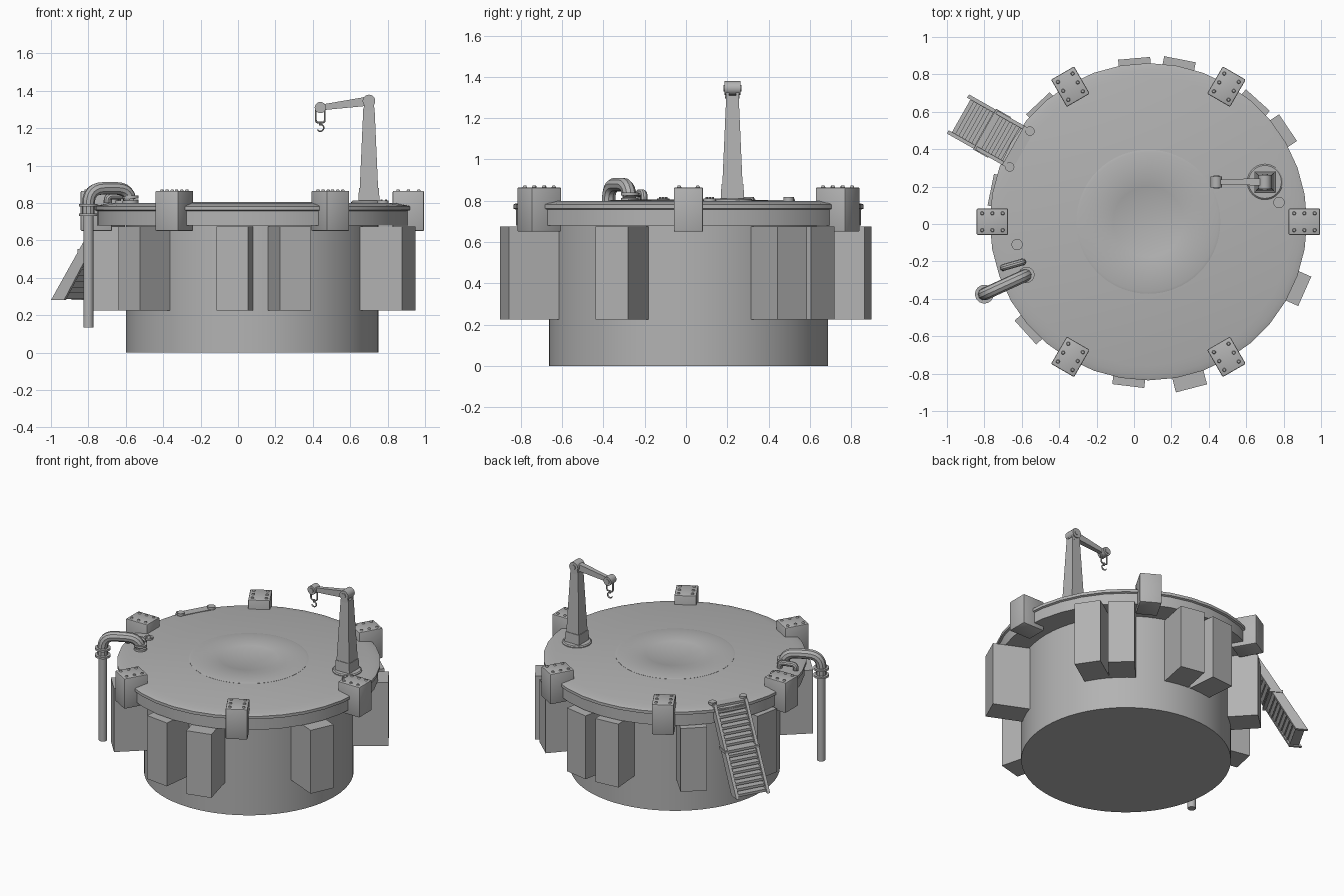
import bpy, bmesh
from math import pi, sin, cos, radians
from mathutils import Matrix, Vector

cube = bpy.data.objects.get("Cube")
if cube:
    bpy.data.objects.remove(cube, do_unlink=True)

grey = bpy.data.materials.new("plain grey")
grey.use_nodes = True
grey.diffuse_color = (0.45, 0.45, 0.45, 1)
grey.node_tree.nodes["Principled BSDF"].inputs["Base Color"].default_value = grey.diffuse_color

CENTRE = Vector((0.077, 0.012, 0))
LID = 0.80


def finish(obj, smooth=True):
    obj.data.materials.append(grey)
    bpy.ops.object.select_all(action='DESELECT')
    obj.select_set(True)
    bpy.context.view_layer.objects.active = obj
    if obj.type == 'CURVE':
        bpy.ops.object.convert(target='MESH')
    if smooth:
        bpy.ops.object.shade_smooth_by_angle(angle=radians(30))
    return bpy.context.object


def build(name, bm, smooth=True):
    bmesh.ops.recalc_face_normals(bm, faces=bm.faces)
    mesh = bpy.data.meshes.new(name)
    bm.to_mesh(mesh)
    bm.free()
    obj = bpy.data.objects.new(name, mesh)
    bpy.context.collection.objects.link(obj)
    return finish(obj, smooth)


def lathe(name, profile, loc, segs=64):
    """Spin (radius, height) points about a vertical axis, closing both ends."""
    bm = bmesh.new()
    rings = [[bm.verts.new(Vector(loc) + Vector((r * cos(2 * pi * i / segs), r * sin(2 * pi * i / segs), z)))
              for i in range(segs)] for r, z in profile]
    for a, b in zip(rings, rings[1:]):
        for i in range(segs):
            j = (i + 1) % segs
            bm.faces.new((a[i], a[j], b[j], b[i]))
    bm.faces.new(rings[0])
    bm.faces.new(rings[-1])
    return build(name, bm)


def add_box(bm, size, matrix):
    bmesh.ops.create_cube(bm, size=1, matrix=matrix @ Matrix.Diagonal((*size, 1)))


def add_rod(bm, a, b, r1, r2=None, segs=16):
    a, b = Vector(a), Vector(b)
    turn = (b - a).to_track_quat('Z', 'Y').to_matrix().to_4x4()
    bmesh.ops.create_cone(bm, cap_ends=True, segments=segs, radius1=r1, radius2=r1 if r2 is None else r2,
                          depth=(b - a).length, matrix=Matrix.Translation((a + b) / 2) @ turn)


def tube(name, points, radius, bend=0.0):
    """Round tube along a path whose corners are rounded by the bend length."""
    pts = [Vector(p) for p in points]
    path = [pts[0]]
    for p, q, r in zip(pts, pts[1:], pts[2:]):
        a, b = q + (p - q).normalized() * bend, q + (r - q).normalized() * bend
        path += [a.lerp(q, t / 6).lerp(q.lerp(b, t / 6), t / 6) for t in range(7)] if bend else [q]
    path.append(pts[-1])
    curve = bpy.data.curves.new(name, 'CURVE')
    curve.dimensions = '3D'
    curve.bevel_depth, curve.bevel_resolution, curve.use_fill_caps = radius, 3, True
    spline = curve.splines.new('POLY')
    spline.points.add(len(path) - 1)
    for sp, co in zip(spline.points, path):
        sp.co = (*co, 1)
    obj = bpy.data.objects.new(name, curve)
    bpy.context.collection.objects.link(obj)
    return finish(obj)


def radial(angle):
    """Frame at the tank axis with local x pointing outward."""
    return Matrix.Translation(CENTRE) @ Matrix.Rotation(radians(angle), 4, 'Z')


# Tank body, stepped lid and shallow raised centre
lathe("tank_drum", [(0.675, 0), (0.675, 0.69)], CENTRE)
lathe("tank_lid", [(0.835, 0.68), (0.835, 0.757), (0.848, 0.762), (0.848, 0.782), (0.835, 0.787),
                   (0.815, 0.79), (0.772, LID)], CENTRE, 36)
lathe("lid_centre", [(0.385, LID - 0.01), (0.385, LID + 0.001), (0.372, LID + 0.004),
                     (0.195, LID + 0.006), (0.19, LID + 0.004)], CENTRE)

# Six bolted clamp blocks round the rim
for n in range(6):
    frame = radial(60 * n)
    bm = bmesh.new()
    add_box(bm, (0.168, 0.142, 0.215), frame @ Matrix.Translation((0.834, 0, 0.7575)))
    bmesh.ops.bevel(bm, geom=bm.edges[:], offset=0.007, segments=2, affect='EDGES', profile=0.5)
    for x in (-0.055, 0, 0.055):
        for y in (-0.045, 0.045):
            p = frame @ Vector((0.834 + x, y, 0.863))
            add_rod(bm, p, p + Vector((0, 0, 0.01)), 0.011, 0.007, 10)
    build(f"clamp_block_{n + 1}", bm)

# Tall boxes on the drum wall: angle and outer radius
wall_boxes = {79: 0.885, 95: 0.877, 48: 0.875, 34: 0.90, -24: 0.915,
              -75.5: 0.92, -97: 0.885, 222: 0.885, 168.5: 0.86, 133: 0.866}
for n, (angle, outer) in enumerate(wall_boxes.items()):
    bm = bmesh.new()
    depth = outer - 0.64
    add_box(bm, (depth, 0.172, 0.45), radial(angle) @ Matrix.Translation((outer - depth / 2, 0, 0.45)))
    build(f"wall_box_{n + 1}", bm, False)

# Steep stair: two flights of treads between sloping side rails
frame = radial(150.5)
bm = bmesh.new()
top, bottom, half = Vector((0.80, 0, 0.81)), Vector((1.14, 0, 0.28)), 0.11
for side in (-half, half):
    verts = []
    for y in (side - 0.01, side + 0.01):
        verts.append([bm.verts.new(frame @ Vector((p.x + dx, y, p.z)))
                      for p, dx in ((top, -0.03), (top, 0.03), (bottom, 0.03), (bottom, -0.05))])
    a, b = verts
    bm.faces.new(a)
    bm.faces.new(b)
    for i in range(4):
        j = (i + 1) % 4
        bm.faces.new((a[i], a[j], b[j], b[i]))
    p = frame @ Vector((0.79, side, 0.80))
    add_rod(bm, p, p + Vector((0, 0, 0.018)), 0.025)
build("stair_rails", bm)
bm = bmesh.new()
steps = 17
for i in range(steps):
    p = top.lerp(bottom, (i + 0.5) / steps)
    landing = i == steps // 2
    add_box(bm, (0.09 if landing else 0.06, 0.25 if landing else 0.21, 0.018),
            frame @ Matrix.Translation((p.x - 0.01, 0, p.z)))
p = top.lerp(bottom, 0.5)
slope = Matrix.Rotation((bottom - top).to_track_quat('X', 'Z').to_euler().y, 4, 'Y')
add_box(bm, ((bottom - top).length * 0.95, 0.21, 0.012), frame @ Matrix.Translation((p.x - 0.03, 0, p.z)) @ slope)
build("stair_treads", bm, False)

# Overflow pipe arching over the rim, with flanges
ox, oy, ix, iy = -0.80, -0.375, -0.575, -0.272
tube("overflow_arch", [(ox, oy, 0.74), (ox, oy, 0.878), (ix, iy, 0.878), (ix, iy, LID)], 0.034, 0.085)
bm = bmesh.new()
add_rod(bm, (ox, oy, 0.135), (ox, oy, 0.76), 0.027, segs=20)
build("overflow_downpipe", bm)
bm = bmesh.new()
for x, y, z in ((ox, oy, 0.73), (ox, oy, 0.78), (ix, iy, LID), (ix, iy, 0.825)):
    add_rod(bm, (x, y, z), (x, y, z + 0.014), 0.05 if x == ox else 0.043, segs=24)
build("overflow_flanges", bm)

# Small handle pipe and two lid caps
tube("small_pipe", [(-0.70, -0.233, LID), (-0.70, -0.233, 0.837), (-0.595, -0.203, 0.837),
                    (-0.595, -0.203, LID)], 0.018, 0.025)
for n, (x, y) in enumerate(((-0.625, -0.11), (0.775, 0.115))):
    bm = bmesh.new()
    add_rod(bm, (x, y, LID - 0.01), (x, y, LID + 0.012), 0.03, segs=20)
    for k in range(3):
        p = Vector((x + 0.016 * cos(k * 2.1), y + 0.016 * sin(k * 2.1), LID + 0.01))
        add_rod(bm, p, p + Vector((0, 0, 0.008)), 0.006, segs=8)
    build(f"lid_cap_{n + 1}", bm)

# Crane: base disc, tapered mast, pivots, arm and hook
cx, cy, pz, tx, tz = 0.70, 0.225, 1.345, 0.44, 1.31
lathe("crane_base", [(0.095, LID - 0.01), (0.095, LID + 0.006), (0.088, LID + 0.012)], (cx, cy, 0), 32)
bm = bmesh.new()
quarter = Matrix.Translation((cx, cy, 0)) @ Matrix.Rotation(pi / 4, 4, 'Z')
for z0, z1, w0, w1 in ((0.80, 0.88, 0.115, 0.106), (0.88, 1.31, 0.098, 0.06)):
    bmesh.ops.create_cone(bm, cap_ends=True, segments=4, radius1=w0 / 2 ** 0.5, radius2=w1 / 2 ** 0.5,
                          depth=z1 - z0, matrix=quarter @ Matrix.Translation((0, 0, (z0 + z1) / 2)))
for side in (-0.024, 0.024):
    add_box(bm, (0.055, 0.014, 0.06), Matrix.Translation((cx, cy + side, 1.325)))
build("crane_mast", bm, False)
bm = bmesh.new()
add_rod(bm, (cx, cy - 0.038, pz), (cx, cy + 0.038, pz), 0.034, segs=20)
add_rod(bm, (tx, cy - 0.03, tz), (tx, cy + 0.03, tz), 0.03, segs=20)
for x, z, w in ((cx, pz, 0.043), (tx, tz, 0.035)):
    add_rod(bm, (x, cy - w, z), (x, cy + w, z), 0.016)
build("crane_pivots", bm)
bm = bmesh.new()
direction = Vector((tx - cx, 0, tz - pz))
for end, w, h in ((0, 0.04, 0.05), (1, 0.026, 0.03)):
    for y, z in ((-1, -1), (1, -1), (1, 1), (-1, 1)):
        p = Vector((cx, cy, pz)) + direction * end
        bm.verts.new(p + Vector((0, y * w / 2, z * h / 2)))
bmesh.ops.convex_hull(bm, input=bm.verts[:])
build("crane_arm", bm, False)
tube("hook_shackle", [(tx - 0.024, cy, tz), (tx - 0.024, cy, 1.23), (tx + 0.024, cy, 1.23),
                      (tx + 0.024, cy, tz)], 0.005, 0.015)
hook = [(tx, cy, 1.235), (tx, cy, 1.215)]
hook += [(tx + 0.018 * cos(t), cy, 1.202 + 0.018 * sin(t)) for t in [pi / 2 - 0.35 * k for k in range(13)]]
tube("crane_hook", hook, 0.006)
